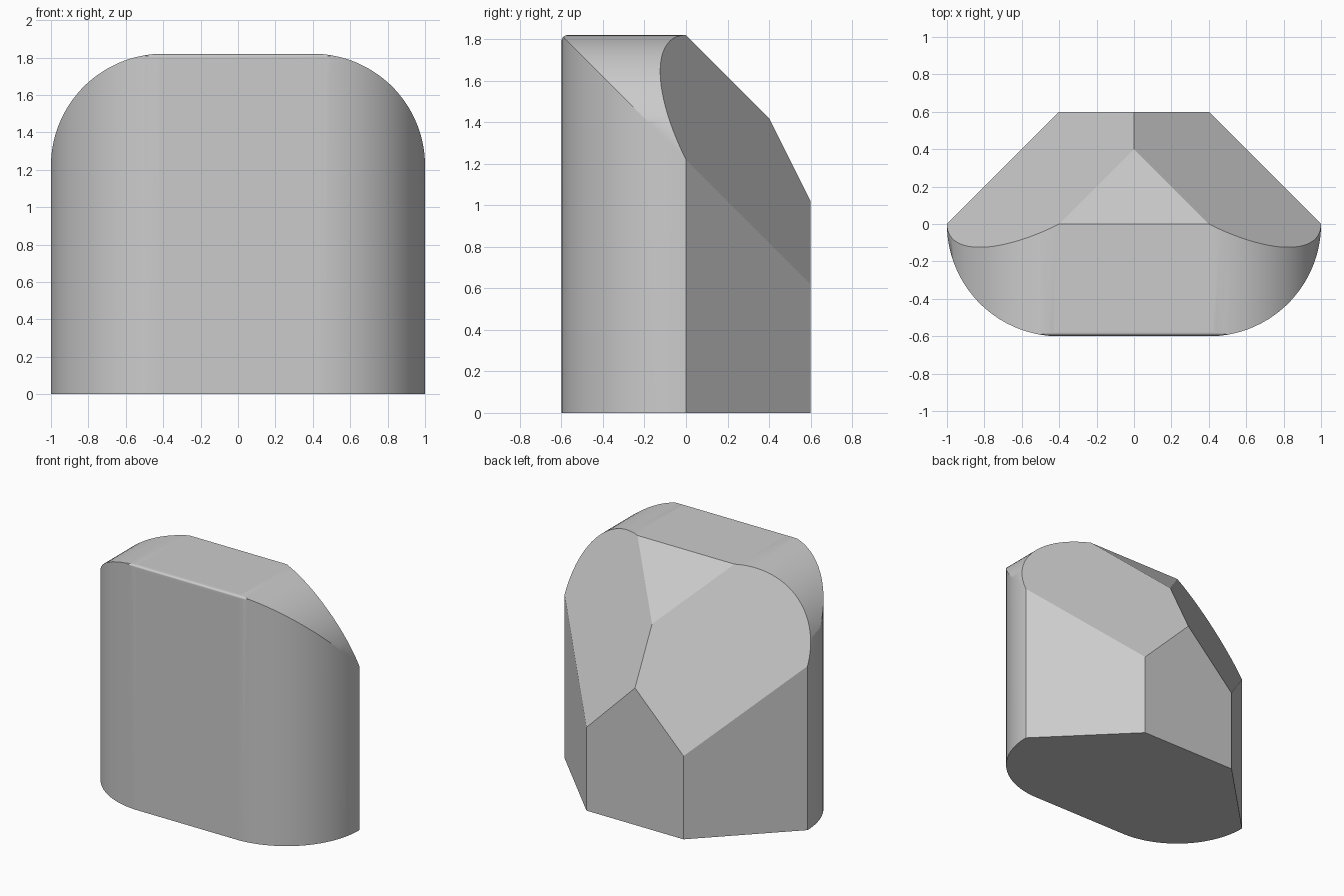
import bpy
import bmesh
from math import cos, sin, pi, radians
from mathutils import Vector

cube = bpy.data.objects.get("Cube")
if cube:
    bpy.data.objects.remove(cube, do_unlink=True)

HALF_WIDTH, DEPTH, HEIGHT = 1.0, 0.6, 1.82
ROUND, FILLET = 0.6, 0.03
CORE = HALF_WIDTH - ROUND
STEPS = 24


def trim(bm, point, normal):
    """Cut away everything beyond a plane and cap the opening."""
    geom = bm.verts[:] + bm.edges[:] + bm.faces[:]
    bmesh.ops.bisect_plane(bm, geom=geom, dist=1e-6, plane_co=point,
                           plane_no=Vector(normal).normalized(), clear_outer=True)
    rim = [e for e in bm.edges if e.is_boundary]
    if rim:
        bmesh.ops.holes_fill(bm, edges=rim, sides=0)


def quarter(steps):
    return [pi / 2 * i / steps for i in range(1, steps)]


# Starting block
bm = bmesh.new()
bmesh.ops.create_cube(bm, size=1)
bmesh.ops.scale(bm, verts=bm.verts, vec=(2 * HALF_WIDTH, 2 * DEPTH, HEIGHT))
bmesh.ops.translate(bm, verts=bm.verts, vec=(0, 0, HEIGHT / 2))

# Rounded front corners and rounded top shoulders, both sides
for side in (1, -1):
    for a in quarter(STEPS):
        c, s = cos(a), sin(a)
        x = side * (CORE + ROUND * c)
        trim(bm, (x, -ROUND * s, 0), (side * c, -s, 0))
        trim(bm, (x, 0, HEIGHT - ROUND + ROUND * s), (side * c, 0, s))

# Flat facets on the back
trim(bm, (0, 0, HEIGHT), (0, 1, 1))
for side in (1, -1):
    trim(bm, (side * HALF_WIDTH, 0, 0), (side, 1, 0))
    trim(bm, (side * CORE, 0, HEIGHT), (side, 2, 1))

# Small rounding along the top front edge
for a in quarter(8):
    c, s = cos(a), sin(a)
    trim(bm, (0, -DEPTH + FILLET - FILLET * c, HEIGHT - FILLET + FILLET * s), (0, -c, s))

bmesh.ops.remove_doubles(bm, verts=bm.verts, dist=1e-5)
bmesh.ops.recalc_face_normals(bm, faces=bm.faces)

mesh = bpy.data.meshes.new("faceted_block")
bm.to_mesh(mesh)
bm.free()
block = bpy.data.objects.new("faceted_block", mesh)
bpy.context.collection.objects.link(block)

# Plain grey finish
grey = bpy.data.materials.new("light_grey")
grey.use_nodes = True
colour = (0.6, 0.6, 0.6, 1)
grey.diffuse_color = colour
grey.node_tree.nodes["Principled BSDF"].inputs["Base Color"].default_value = colour
mesh.materials.append(grey)

# Smooth curves with crisp facet edges
bpy.ops.object.select_all(action="DESELECT")
block.select_set(True)
bpy.context.view_layer.objects.active = block
bpy.ops.object.shade_smooth_by_angle(angle=radians(25))
weighted = block.modifiers.new("weighted_normals", "WEIGHTED_NORMAL")
weighted.keep_sharp = True
